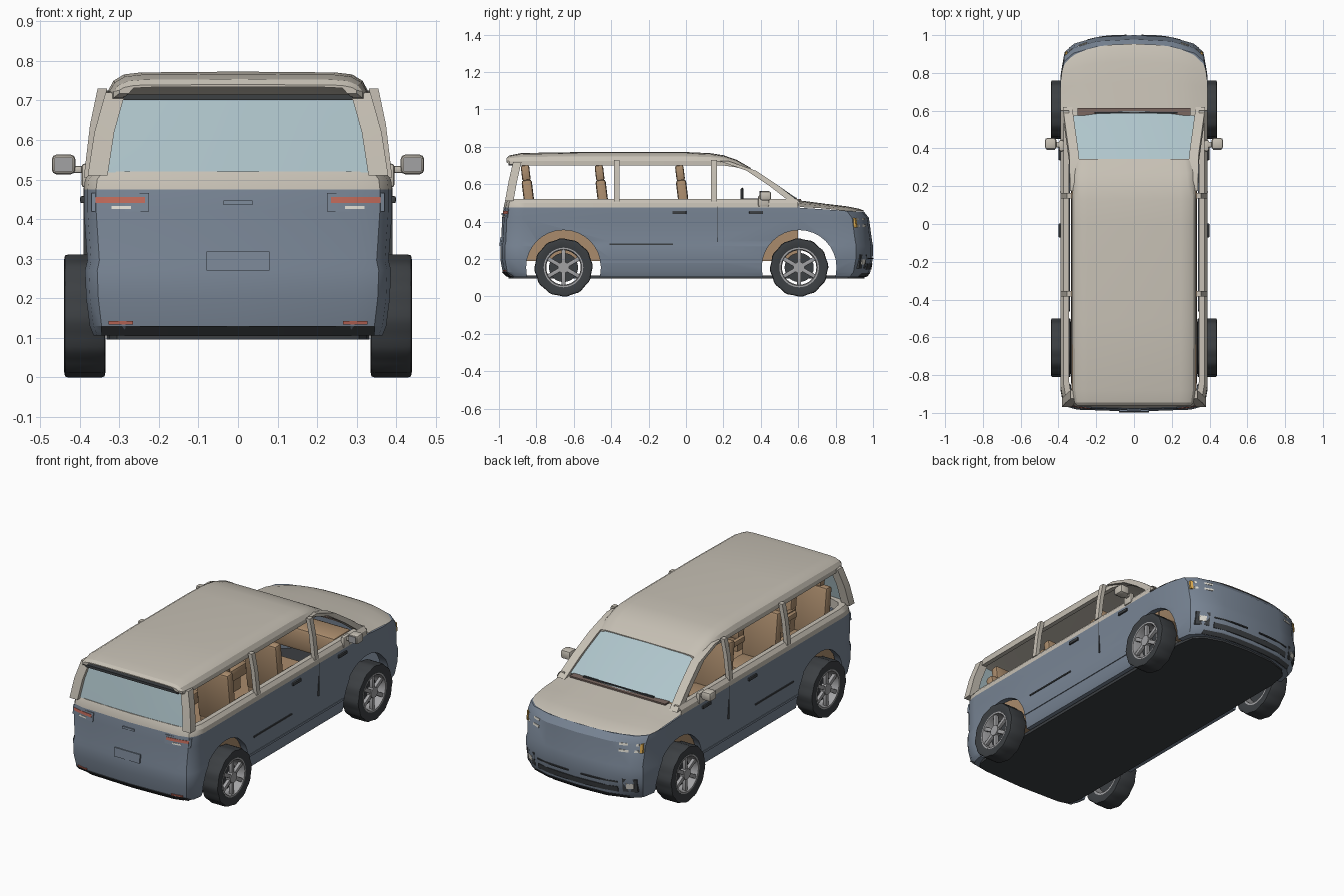
import bpy, bmesh, math
from mathutils import Matrix, Vector

if "Cube" in bpy.data.objects:
    bpy.data.objects.remove(bpy.data.objects["Cube"])


def material(name, r, g, b):
    m = bpy.data.materials.new(name)
    m.diffuse_color = (r, g, b, 1)
    m.use_nodes = True
    m.node_tree.nodes["Principled BSDF"].inputs["Base Color"].default_value = m.diffuse_color
    return m


BLUE = material("blue_grey_paint", .19, .235, .30)
BEIGE = material("beige_paint", .57, .53, .46)
TAN = material("tan_trim", .40, .26, .15)
DARK = material("dark_rubber", .045, .05, .055)
GLASS = material("glass", .43, .56, .60)
RED = material("red_lamp", .52, .14, .10)
WHITE = material("white_lamp", .75, .73, .66)
AMBER = material("amber_lamp", .7, .4, .08)
METAL = material("rim_metal", .36, .36, .37)
BROWN = material("cowl_brown", .2, .14, .12)


def finish(name, bm, mat):
    bmesh.ops.recalc_face_normals(bm, faces=bm.faces)
    me = bpy.data.meshes.new(name)
    bm.to_mesh(me)
    bm.free()
    me.materials.append(mat)
    ob = bpy.data.objects.new(name, me)
    bpy.context.collection.objects.link(ob)
    return ob


def loft(name, rings, mat, cyc=True, close=False, caps=False):
    bm = bmesh.new()
    vs = [[bm.verts.new(p) for p in r] for r in rings]
    n = len(rings[0])
    for i in range(len(vs) if close else len(vs) - 1):
        a, b = vs[i], vs[(i + 1) % len(vs)]
        for j in range(n if cyc else n - 1):
            k = (j + 1) % n
            bm.faces.new((a[j], a[k], b[k], b[j]))
    if caps:
        bm.faces.new(vs[0])
        bm.faces.new(vs[-1])
    return finish(name, bm, mat)


def box(name, c, size, mat, bevel=0, rot=0):
    bm = bmesh.new()
    bmesh.ops.create_cube(bm, size=1)
    bmesh.ops.scale(bm, vec=size, verts=bm.verts)
    if bevel:
        bmesh.ops.bevel(bm, geom=bm.edges[:], offset=bevel, segments=2, affect='EDGES', profile=.5)
    bm.transform(Matrix.Translation(c) @ Matrix.Rotation(rot, 4, 'X'))
    return finish(name, bm, mat)


def disc(name, c, r, depth, mat, seg=24):
    bm = bmesh.new()
    bmesh.ops.create_cone(bm, cap_ends=True, segments=seg, radius1=r, radius2=r, depth=depth)
    bm.transform(Matrix.Translation(c) @ Matrix.Rotation(math.pi / 2, 4, 'Y'))
    return finish(name, bm, mat)


# Plan outline of the van at one height, front to rear then mirrored back
def plan(z, w, yr, yf, drop=0):
    half = [(0, yf), (.5 * w, yf - .01), (.82 * w, yf - .045), (.95 * w, yf - .09), (w, yf - .2),
            (w, .6), (w, .1), (w, -.4), (w, yr + .11), (.975 * w, yr + .055),
            (.92 * w, yr + .025), (.77 * w, yr + .01), (0, yr)]
    pts = half + [(-x, y) for x, y in half[-2:0:-1]]
    return [(x, y, z - drop * min(1, max(0, (y - .6) / .3))) for x, y in pts]


# Lower body shell with wheel arches cut out
levels = [(.105, .365, -.955, .965), (.13, .375, -.98, .985), (.20, .384, -.993, .998),
          (.27, .387, -.993, 1.0), (.295, .381, -.988, .995), (.42, .39, -.983, .978), (.475, .39, -.975, .95)]
rings = [plan(*l, drop=.02 if l[0] > .45 else 0) for l in levels]
rings += [plan(.465, .36, -.93, .90, .02), plan(.105, .34, -.93, .93)]
body = loft("lower_body", rings, BLUE, close=True)
AXLES = (-.655, .605)
cutters = [disc("arch_cutter", (s * .41, y, .155), .2, .22, DARK, 32) for s in (-1, 1) for y in AXLES]
for c in cutters:
    c.hide_render = True
    m = body.modifiers.new("arch", 'BOOLEAN')
    m.object, m.operation, m.solver = c, 'DIFFERENCE', 'EXACT'
dg = bpy.context.evaluated_depsgraph_get()
cut_mesh = bpy.data.meshes.new_from_object(body.evaluated_get(dg))
body.modifiers.clear()
body.data = cut_mesh
for c in cutters:
    bpy.data.objects.remove(c)
loft("underbody", [plan(.095, .333, -.95, .955), plan(.112, .333, -.95, .955)], DARK, caps=True)

# Beige belt round the sides and rear
belt = [(.475, .39, -.975), (.50, .387, -.97), (.52, .372, -.962), (.52, .345, -.935), (.47, .345, -.935)]
loft("belt_line", [[p for p in plan(z, w, yr, .95)[5:-4] if p[1] < .61] for z, w, yr in belt],
     BEIGE, cyc=False, close=True)

# Hood: sections across x, swept back toward the corners
hood = []
for y, sweep, w, zc, ze in [(.952, .09, .37, .458, .452), (.93, .085, .373, .468, .456), (.86, .06, .383, .482, .464),
                            (.75, .03, .388, .495, .472), (.62, .005, .388, .512, .478), (.57, 0, .385, .518, .49)]:
    us = [i / 6 for i in range(-6, 7)]
    hood.append([(u * w, y - sweep * abs(u) ** 3, zc - (zc - ze) * abs(u) ** 4) for u in us])
loft("hood", hood, BEIGE, cyc=False)
box("cowl", (0, .595, .517), (.60, .04, .008), BROWN)
for x in (-.1, .12):
    box("wiper", (x, .588, .526), (.22, .008, .008), DARK)

# Roof: arched shell sections along y
arch = [(1, 0), (1, .35), (.96, .68), (.88, .9), (.75, .97), (0, 1)]
inner = [(.7, .72), (.88, .6), (.92, 0)]
roof = []
for y, w, zb, zt in [(-.96, .30, .718, .74), (-.945, .315, .706, .754), (-.88, .325, .70, .767), (-.5, .328, .70, .773),
                     (0, .328, .70, .772), (.13, .328, .70, .766), (.2, .325, .70, .755), (.27, .318, .69, .731),
                     (.345, .305, .668, .688)]:
    prof = arch + [(-a, b) for a, b in arch[-2::-1]] + [(-a, b) for a, b in inner[::-1]] + inner
    roof.append([(a * w, y, zb + b * (zt - zb)) for a, b in prof])
loft("roof", roof, BEIGE, caps=True)


# Pillars as struts with a horizontal rectangular section
def strut(name, pts, sx, sy, mat=BEIGE):
    loft(name, [[(x + a * sx / 2, y + b * sy / 2, z) for a, b in ((-1, -1), (1, -1), (1, 1), (-1, 1))]
                for x, y, z in pts], mat, caps=True)


for s in (-1, 1):
    strut("front_pillar", [(s * .352, .595, .495), (s * .335, .47, .592), (s * .318, .35, .672),
                           (s * .314, .20, .725)], .05, .05)
    for y in (.15, -.37):
        strut("middle_pillar", [(s * .378, y, .505), (s * .362, y, .64), (s * .343, y, .73)], .024, .03)
    strut("rear_pillar", [(s * .355, -.945, .51), (s * .338, -.925, .62), (s * .31, -.902, .72)], .05, .045)

# Windscreen and rear window, gently bowed
us = [i / 4 for i in range(-4, 5)]
loft("windscreen", [[(u * w, y - b * u * u, z) for u in us] for y, z, w, b in
                    ((.605, .515, .335, .035), (.475, .606, .317, .03), (.345, .685, .295, .02))], GLASS, cyc=False)
loft("rear_window", [[(u * w, y + .012 * u * u, z) for u in us] for y, z, w in
                     ((-.957, .518, .335), (-.938, .62, .318), (-.92, .712, .29))], GLASS, cyc=False)
box("rear_brake_lamp_trim", (0, -.935, .708), (.58, .03, .014), DARK)


# Thin strips that follow the nose or tail surface
def strip(name, x0, x1, z0, z1, mat, front, out=.005):
    def surf(x, z):
        for a, b in zip(levels, levels[1:]):
            if z <= b[0]:
                t = (z - a[0]) / (b[0] - a[0])
                break
        if front:
            return a[3] + t * (b[3] - a[3]) - .085 * (abs(x) / .37) ** 3 + out
        return a[2] + t * (b[2] - a[2]) + .03 * (abs(x) / .365) ** 4 - out
    d = -.03 if front else .03
    xs = [x0 + (x1 - x0) * i / 6 for i in range(7)]
    loft(name, [[(x, surf(x, z0), z0), (x, surf(x, z1), z1), (x, surf(x, z1) + d, z1), (x, surf(x, z0) + d, z0)]
                for x in xs], mat, caps=True)


for s in (-1, 1):
    strip("tail_lamp_housing", s * .225, s * .37, .419, .466, BLUE, False, .002)
    strip("tail_lamp", s * .235, s * .36, .441, .456, RED, False, .005)
    strip("reverse_lamp", s * .27, s * .32, .425, .433, WHITE, False)
    strip("rear_reflector", s * .265, s * .328, .133, .142, RED, False)
    strip("headlamp_upper", s * .25, s * .345, .408, .420, WHITE, True)
    strip("headlamp_lower", s * .25, s * .345, .372, .384, WHITE, True)
    strip("front_marker", s * .352, s * .364, .37, .42, AMBER, True, .006)
    strip("fog_lamp_pocket", s * .275, s * .345, .15, .225, DARK, True, .004)
    strip("fog_lamp", s * .295, s * .33, .17, .20, WHITE, True, .007)
    strip("grille_wing", s * .04, s * .25, .20, .207, DARK, True, .004)
strip("rear_valance", -.345, .345, .106, .13, DARK, False, .004)
strip("front_valance", -.30, .30, .106, .125, DARK, True, .003)
strip("lower_grille", -.25, .25, .145, .175, DARK, True, .003)
strip("plate_panel", -.08, .08, .27, .318, BLUE, False, .005)
strip("tailgate_handle", -.037, .037, .436, .447, BLUE, False, .006)

# Door seams, handles, slide track and mirrors on both sides
for s in (-1, 1):
    for y in (-.035, .375):
        box("door_handle", (s * .392, y, .449), (.014, .075, .018), DARK, .004)
    box("slide_track", (s * .384, -.24, .279), (.012, .34, .008), DARK)
    box("door_seam", (s * .385, .17, .385), (.011, .004, .19), DARK)
    box("sill_trim", (s * .376, -.03, .185), (.02, .86, .012), BLUE)
    box("mirror_head", (s * .441, .425, .538), (.06, .06, .05), BEIGE, .012)
    box("mirror_glass", (s * .441, .394, .538), (.046, .004, .036), METAL)
    box("mirror_arm", (s * .40, .42, .525), (.05, .03, .018), BEIGE, .005)
    box("mirror_base", (s * .384, .415, .51), (.024, .06, .06), BEIGE, .008)
    box("inner_side_panel", (s * .326, -.15, .345), (.012, 1.5, .30), TAN)

# Cabin floor, dashboard, steering wheel
box("cabin_floor", (0, -.15, .20), (.65, 1.5, .02), TAN)
box("dashboard", (0, .485, .44), (.64, .16, .13), TAN, .02)
box("dash_screen", (0, .40, .53), (.14, .012, .07), DARK)
wheel_rings = []
for k in range(20):
    a = k * math.tau / 20
    wheel_rings.append([((.055 + .008 * math.cos(b)) * math.cos(a) - .17, .30 + .008 * math.sin(b),
                         .52 + (.055 + .008 * math.cos(b)) * math.sin(a)) for b in (0, 1.57, 3.14, 4.71)])
loft("steering_wheel", wheel_rings, DARK, close=True)
box("steering_column", (-.17, .36, .51), (.03, .13, .03), DARK)


# Three rows of seats facing +y
def seat(x, y, w):
    box("seat_base", (x, y + .10, .25), (w * .7, .14, .09), TAN)
    box("seat_cushion", (x, y + .10, .325), (w, .20, .07), TAN, .015)
    box("seat_back", (x, y, .475), (w, .055, .30), TAN, .015, .12)
    box("seat_headrest", (x, y - .022, .66), (w * .55, .045, .085), TAN, .012, .12)
    for s in (-1, 1):
        box("seat_armrest", (x + s * w * .48, y + .06, .44), (.025, .14, .03), TAN, .006)


for y in (-.01, -.44):
    for x in (-.17, .17):
        seat(x, y, .21)
for x in (-.21, 0, .21):
    seat(x, -.835, .19)


# Wheels: notched tyre, rim barrel, six spokes, hub
def wheel(s, y):
    c = Vector((s * .3875, y, .155))

    def lathe(name, prof, n, mat):
        loft(name, [[c + Vector((s * px, r * math.cos(k * math.tau / n), r * math.sin(k * math.tau / n)))
                     for r, px in prof(k)] for k in range(n)], mat, close=True)

    def tyre(k):
        r = .156 if k % 4 < 2 else .152
        return [(.104, -.045), (.138, -.053), (r - .003, -.05), (r, -.04), (r, .04), (r - .003, .05),
                (.138, .053), (.104, .045)]
    lathe("tyre", tyre, 48, DARK)
    lathe("rim_barrel", lambda k: [(.106, -.045), (.106, .046), (.097, .046), (.092, .03), (.092, -.045)], 32, METAL)
    for k in range(6):
        a = k * math.tau / 6
        p = c + Vector((s * .03, -.058 * math.sin(a), .058 * math.cos(a)))
        box("rim_spoke", p, (.02, .022, .082), METAL, .003, a)
    disc("hub", c + Vector((s * .03, 0, 0)), .03, .03, METAL, 16)
    disc("brake_disc", c + Vector((-s * .01, 0, 0)), .078, .015, DARK)


for s in (-1, 1):
    for y in AXLES:
        wheel(s, y)

# Smooth shading with sharp edges kept
for ob in bpy.context.collection.objects:
    ob.select_set(True)
    bpy.context.view_layer.objects.active = ob
bpy.ops.object.shade_smooth_by_angle(angle=math.radians(28))
